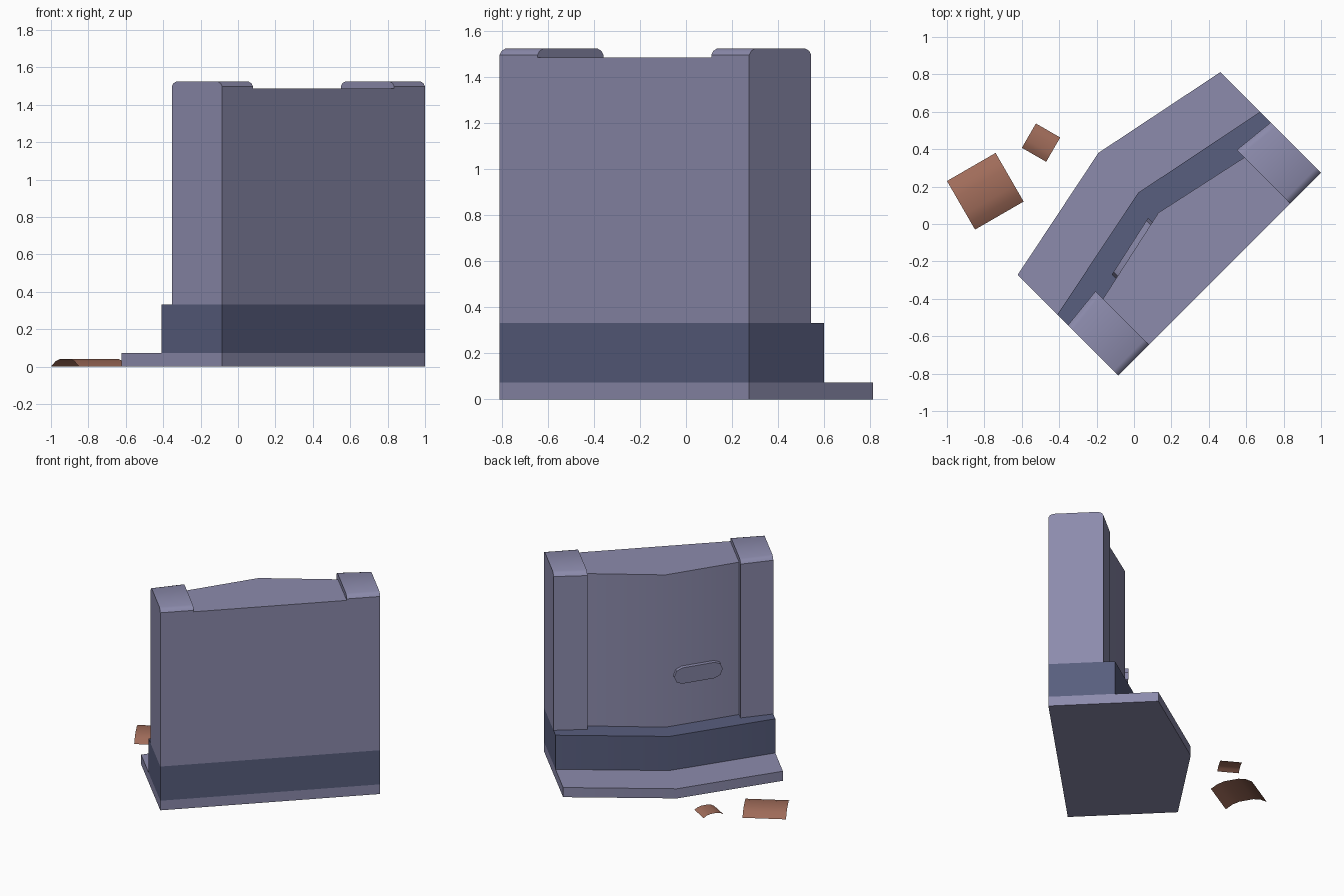
import bpy, bmesh, math
from mathutils import Matrix, Vector

if "Cube" in bpy.data.objects:
    bpy.data.objects.remove(bpy.data.objects["Cube"])

def mat(name, rgb):
    m = bpy.data.materials.new(name)
    m.diffuse_color = (*rgb, 1)
    m.use_nodes = True
    m.node_tree.nodes["Principled BSDF"].inputs["Base Color"].default_value = m.diffuse_color
    return m

LIGHT = mat("pale_slate", (0.262, 0.258, 0.413))
DARK = mat("dark_slate", (0.098, 0.112, 0.209))
CLAY = mat("clay_brown", (0.352, 0.150, 0.102))

# Wall frame: u along the back edge, v out of the front face, turned 45 degrees
WALL = Matrix.Translation((0.4575, -0.2675, 0)) @ Matrix.Rotation(math.radians(45), 4, 'Z')

def loft(name, ring_a, ring_b, material, frame, caps=True):
    """Bridge two matching rings of points, capping both ends."""
    bm = bmesh.new()
    a = [bm.verts.new(frame @ Vector(p)) for p in ring_a]
    b = [bm.verts.new(frame @ Vector(p)) for p in ring_b]
    n = len(a)
    for i in range(n if caps else n - 1):
        j = (i + 1) % n
        bm.faces.new((a[i], a[j], b[j], b[i]))
    if caps:
        bm.faces.new(a)
        bm.faces.new(b)
        bmesh.ops.recalc_face_normals(bm, faces=bm.faces)
    else:
        for f in bm.faces:
            f.normal_update()
            if f.normal.z < 0:
                f.normal_flip()
    me = bpy.data.meshes.new(name)
    bm.to_mesh(me)
    bm.free()
    me.materials.append(material)
    ob = bpy.data.objects.new(name, me)
    bpy.context.collection.objects.link(ob)
    bpy.ops.object.select_all(action='DESELECT')
    ob.select_set(True)
    bpy.context.view_layer.objects.active = ob
    bpy.ops.object.shade_smooth_by_angle(angle=math.radians(35))
    return ob

def layer(name, half, side, apex, z0, z1, material):
    """Slab with a straight back and a front that peaks in the middle."""
    plan = [(-half, 0), (half, 0), (half, side), (0, apex), (-half, side)]
    return loft(name, [(u, v, z0) for u, v in plan],
                [(u, v, z1) for u, v in plan], material, WALL)

# Stepped base and wall
layer("foot_slab", 0.767, 0.76, 0.916, 0.0, 0.073, LIGHT)
layer("plinth", 0.767, 0.46, 0.615, 0.073, 0.332, DARK)
layer("wall_panel", 0.59, 0.335, 0.463, 0.332, 1.487, LIGHT)

# End posts with chamfered tops
def post_ring(u, front):
    return [(u, 0, 0.332), (u, 0, 1.498), (u, 0.012, 1.515), (u, 0.035, 1.525),
            (u, front - 0.035, 1.525), (u, front - 0.012, 1.515),
            (u, front, 1.498), (u, front, 0.332)]

for side, label in ((-1, "left"), (1, "right")):
    loft(label + "_post", post_ring(side * 0.534, 0.404),
         post_ring(side * 0.767, 0.380), LIGHT, WALL)

# Rounded bar on the left half of the panel
def bar_ring(raised):
    pts = []
    for cu, start in ((-0.117, -90), (-0.35, 90)):
        for k in range(5):
            a = math.radians(start + 45 * k)
            u = cu + 0.06 * math.cos(a)
            pts.append((u, 0.463 + 0.22 * u + raised, 0.715 + 0.06 * math.sin(a)))
    return pts

loft("panel_bar", bar_ring(-0.03), bar_ring(0.032), LIGHT, WALL)

# Fallen arched tiles: thin curved sheets
ARCH = [(-0.5, 0), (-0.34, 0.028), (-0.17, 0.041), (0.17, 0.041), (0.34, 0.028), (0.5, 0)]
for name, x, y, turn, size in (("large_tile", -0.795, 0.175, 30, 0.30),
                               ("small_tile", -0.497, 0.435, -30, 0.15)):
    frame = Matrix.Translation((x, y, 0)) @ Matrix.Rotation(math.radians(turn), 4, 'Z')
    zs = size / 0.30
    loft(name, [(-size / 2, t * size, z * zs) for t, z in ARCH],
         [(size / 2, t * size, z * zs) for t, z in ARCH], CLAY, frame, caps=False)
